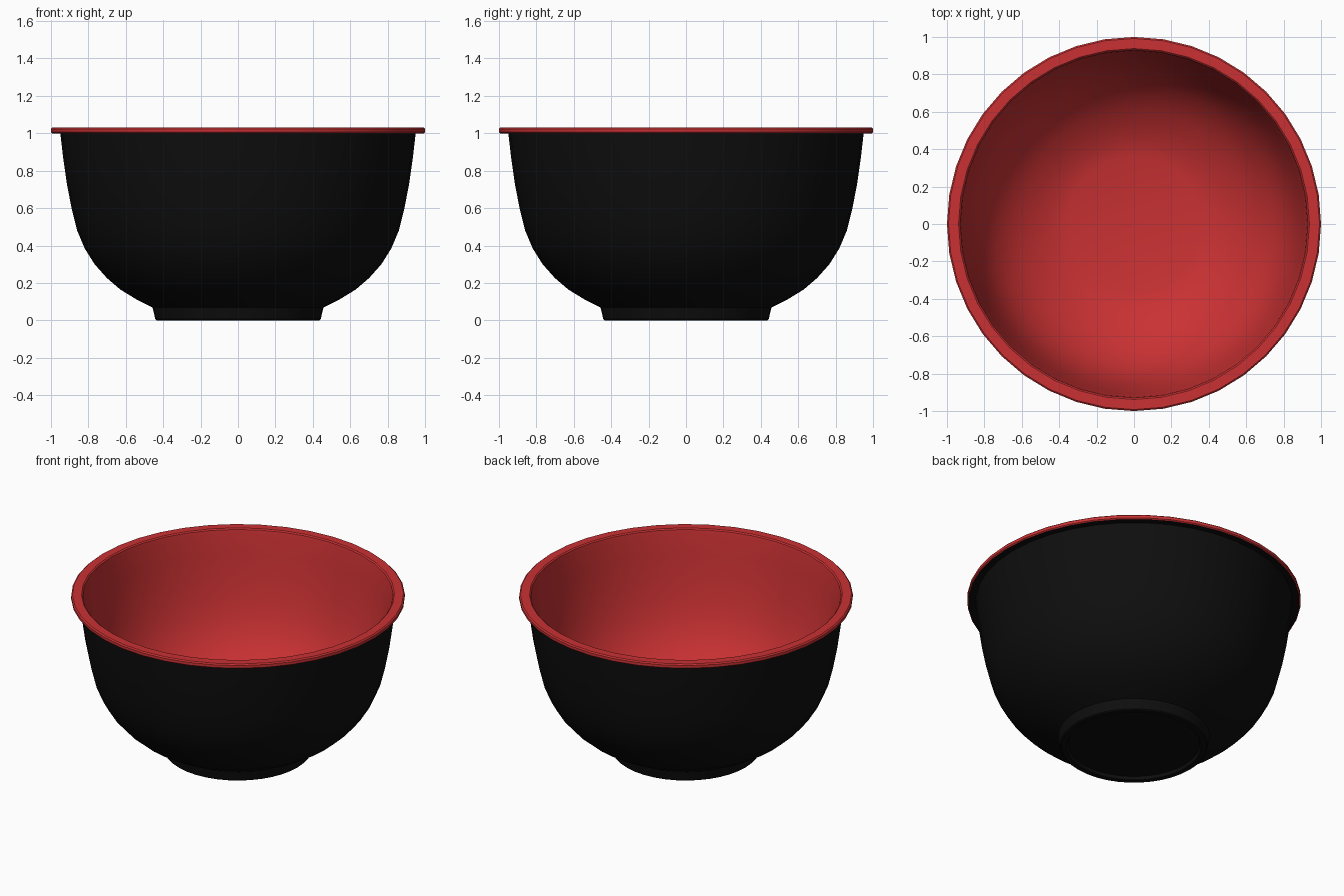
import bpy, bmesh, math

if "Cube" in bpy.data.objects:
    bpy.data.objects.remove(bpy.data.objects["Cube"])

SIDES = 40


def material(name, rgb):
    m = bpy.data.materials.new(name)
    m.diffuse_color = (*rgb, 1.0)
    m.use_nodes = True
    m.node_tree.nodes["Principled BSDF"].inputs["Base Color"].default_value = m.diffuse_color
    return m


red = material("red lacquer", (0.59, 0.031, 0.033))
black = material("black lacquer", (0.0045, 0.0045, 0.0045))


def lathe(name, profile, mat):
    """Revolve (radius, z) points round z; radius 0 becomes a pole."""
    bm = bmesh.new()
    rings = []
    for r, z in profile:
        if r == 0:
            rings.append([bm.verts.new((0, 0, z))] * SIDES)
        else:
            rings.append([bm.verts.new((r * math.cos(a), r * math.sin(a), z))
                          for a in (2 * math.pi * i / SIDES for i in range(SIDES))])
    for lo, hi in zip(rings, rings[1:]):
        for i in range(SIDES):
            j = (i + 1) % SIDES
            quad = [lo[i], lo[j], hi[j], hi[i]]
            bm.faces.new(list(dict.fromkeys(quad)))
    me = bpy.data.meshes.new(name)
    bm.to_mesh(me)
    bm.free()
    me.materials.append(mat)
    ob = bpy.data.objects.new(name, me)
    bpy.context.collection.objects.link(ob)
    bpy.ops.object.select_all(action='DESELECT')
    ob.select_set(True)
    bpy.context.view_layer.objects.active = ob
    bpy.ops.object.shade_smooth_by_angle(angle=math.radians(30))
    return ob


# Black outside: recessed base, foot ring, curved wall, underside of the lip
lathe("outer_bowl", [
    (0, 0.02), (0.395, 0.02), (0.40, 0.004), (0.405, 0), (0.435, 0), (0.442, 0.006),
    (0.457, 0.068), (0.54, 0.11), (0.63, 0.165), (0.70, 0.225), (0.767, 0.30),
    (0.82, 0.385), (0.86, 0.48), (0.89, 0.60), (0.915, 0.73), (0.935, 0.87),
    (0.95, 1.0), (0.993, 1.0)], black)

# Red lip and inside, from the outer lip edge down to the flat floor
lathe("lip_and_inside", [
    (0.993, 1.0), (1.0, 1.006), (1.0, 1.024), (0.992, 1.031), (0.938, 1.031),
    (0.93, 1.024), (0.925, 1.0), (0.91, 0.87), (0.89, 0.73), (0.865, 0.60),
    (0.835, 0.49), (0.797, 0.40), (0.747, 0.318), (0.682, 0.245), (0.615, 0.188),
    (0.53, 0.135), (0.45, 0.095), (0.36, 0.07), (0, 0.07)], red)
